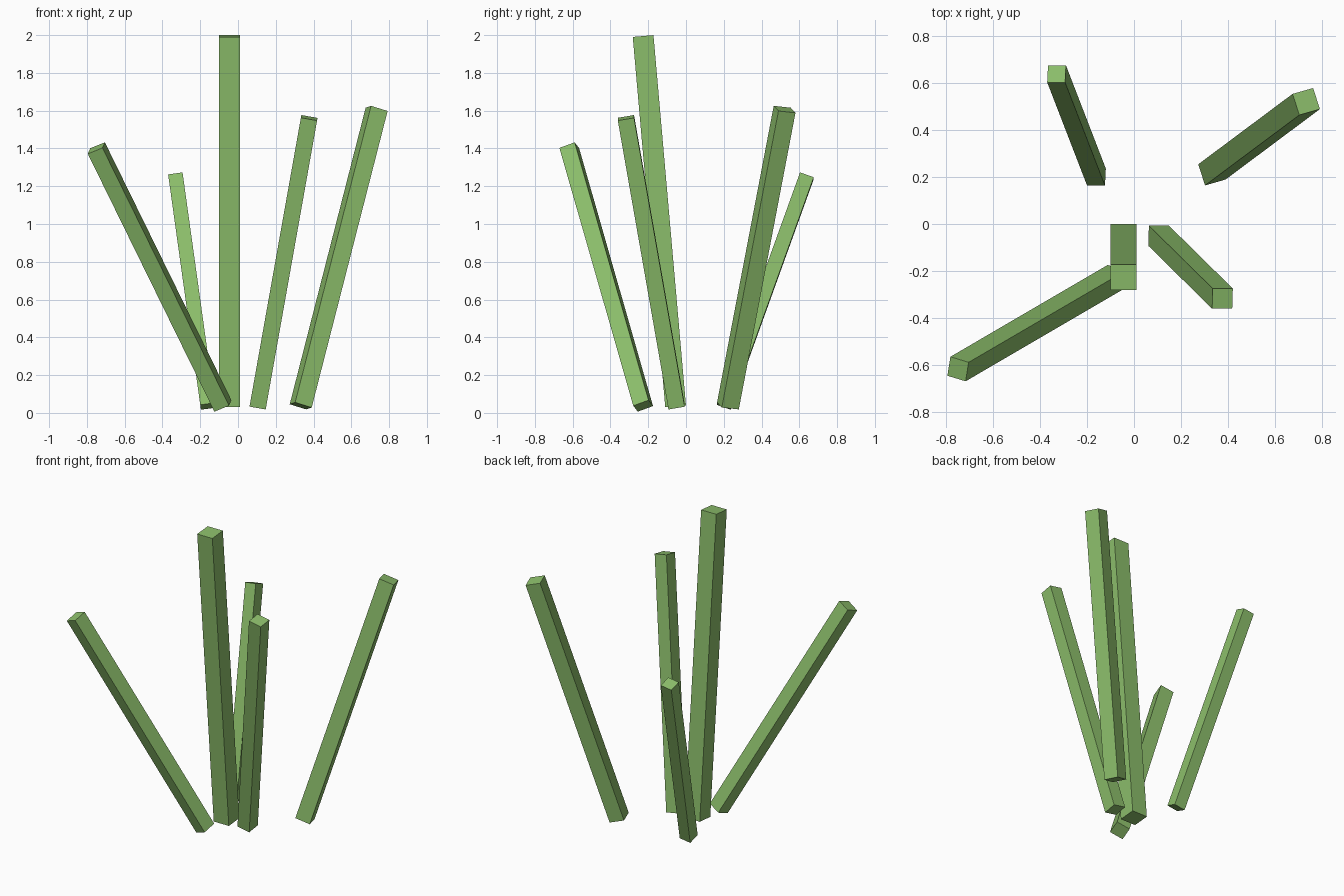
import bpy
import math
from mathutils import Matrix, Vector

default_cube = bpy.data.objects.get("Cube")
if default_cube:
    bpy.data.objects.remove(default_cube, do_unlink=True)

# Single leaf green
green = bpy.data.materials.new("leaf_green")
green.use_nodes = True
colour = (0.26, 0.51, 0.145, 1.0)
green.diffuse_color = colour
bsdf = next(n for n in green.node_tree.nodes if n.type == "BSDF_PRINCIPLED")
bsdf.inputs["Base Color"].default_value = colour


def stalk(name, base, top, width, yaw):
    """Square bar from base centre to top centre; yaw turns its sides seen from above."""
    base, top = Vector(base), Vector(top)
    along = top - base
    a = math.radians(yaw)
    side = Vector((math.cos(a), math.sin(a), 0))
    side.z = -side.dot(along) / along.z
    side.normalize()
    axis = along.normalized()
    turn = Matrix((side, axis.cross(side), axis)).transposed().to_4x4()
    bpy.ops.mesh.primitive_cube_add(size=1)
    bar = bpy.context.object
    bar.name = name
    bar.data.transform(Matrix.Diagonal((width, width, along.length, 1)))
    bar.matrix_world = Matrix.Translation((base + top) / 2) @ turn
    bar.data.materials.append(green)


# Five leaning stalks
stalk("centre_stalk", (-0.045, -0.055, 0.035), (-0.045, -0.227, 1.995), 0.11, 0)
stalk("front_left_stalk", (0.105, -0.05, 0.033), (0.377, -0.318, 1.562), 0.087, 0)
stalk("back_left_stalk", (0.332, 0.222, 0.037), (0.734, 0.522, 1.607), 0.095, 16)
stalk("front_right_stalk", (-0.08, -0.227, 0.037), (-0.75, -0.618, 1.402), 0.087, -17)
stalk("back_right_stalk", (-0.16, 0.2, 0.035), (-0.33, 0.64, 1.255), 0.077, 0)
